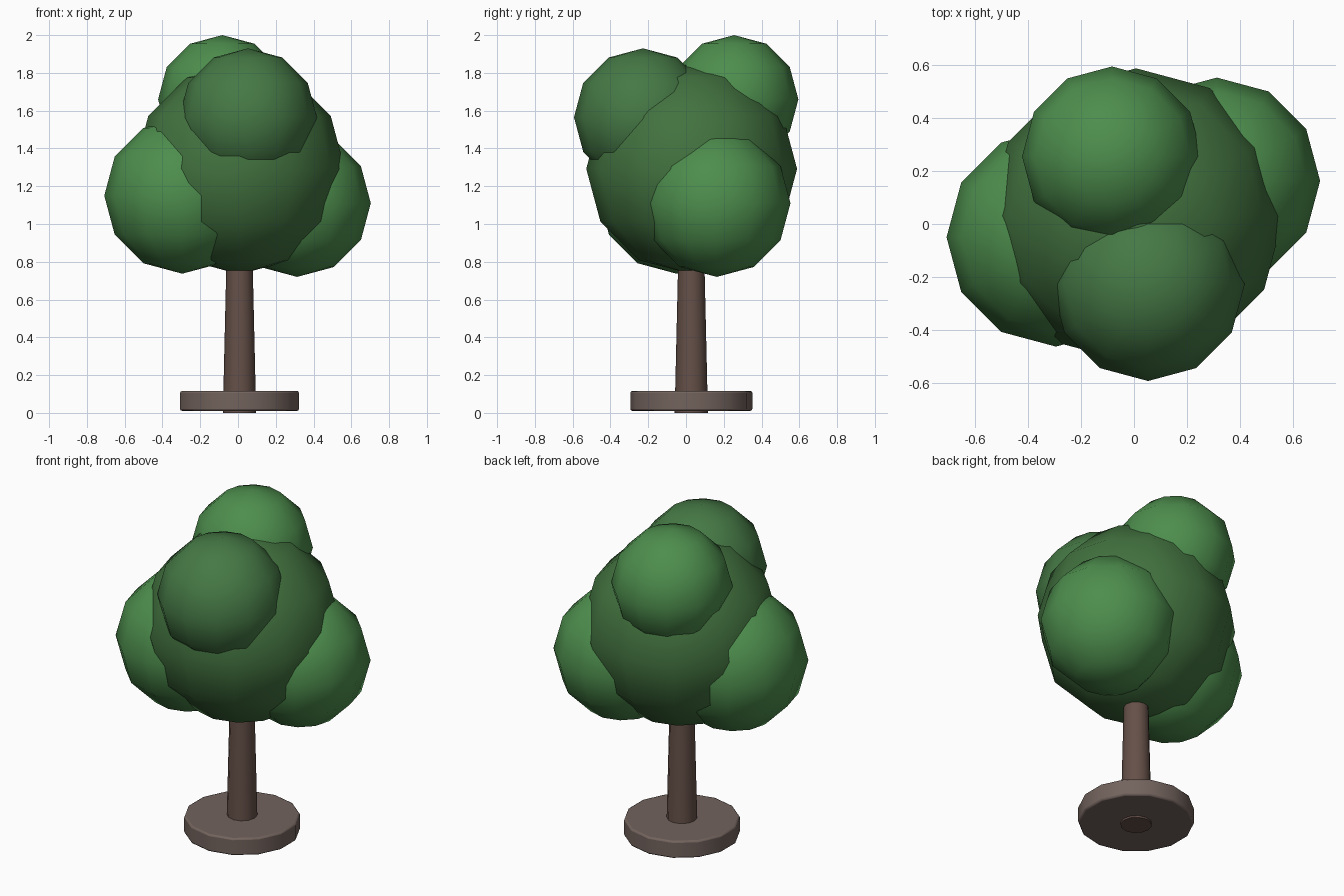
import bpy
from math import radians

if "Cube" in bpy.data.objects:
    bpy.data.objects.remove(bpy.data.objects["Cube"])

CX, CY = 0.008, 0.028  # trunk axis


def material(name, rgb):
    m = bpy.data.materials.new(name)
    m.diffuse_color = (*rgb, 1)
    m.use_nodes = True
    m.node_tree.nodes["Principled BSDF"].inputs["Base Color"].default_value = m.diffuse_color
    return m


def finish(name, mat, angle):
    ob = bpy.context.object
    ob.name = name
    ob.data.materials.append(mat)
    bpy.ops.object.shade_smooth_by_angle(angle=radians(angle))
    return ob


bark = material("bark", (0.13, 0.08, 0.065))
stone = material("base_brown", (0.17, 0.125, 0.11))
leaf_mid = material("leaf_mid", (0.055, 0.17, 0.05))
leaf_light = material("leaf_light", (0.075, 0.27, 0.075))
leaf_dark = material("leaf_dark", (0.06, 0.19, 0.06))

# Round base with softened rim
bpy.ops.mesh.primitive_cylinder_add(vertices=14, radius=0.323, depth=0.105,
                                    location=(CX, CY, 0.0635))
base = bpy.context.object
bev = base.modifiers.new("rim", 'BEVEL')
bev.width, bev.segments, bev.limit_method = 0.01, 2, 'ANGLE'
bev.angle_limit = radians(40)
finish("base", stone, 40)

# Tapered trunk, running up into the crown
bpy.ops.mesh.primitive_cone_add(vertices=12, radius1=0.088, radius2=0.066,
                                depth=0.95, location=(CX, CY, 0.475))
finish("trunk", bark, 40)

# Crown: overlapping low-poly spheres
crown = [
    ("crown_centre", (0.008, 0.03, 1.292), 0.558, leaf_mid),
    ("crown_left", (-0.295, -0.05, 1.15), 0.413, leaf_light),
    ("crown_right", (0.313, 0.163, 1.11), 0.39, leaf_light),
    ("crown_front_top", (0.053, -0.228, 1.565), 0.365, leaf_dark),
    ("crown_back_top", (-0.083, 0.255, 1.66), 0.34, leaf_light),
]
for name, loc, r, mat in crown:
    bpy.ops.mesh.primitive_uv_sphere_add(segments=12, ring_count=6, radius=r, location=loc)
    finish(name, mat, 60)
